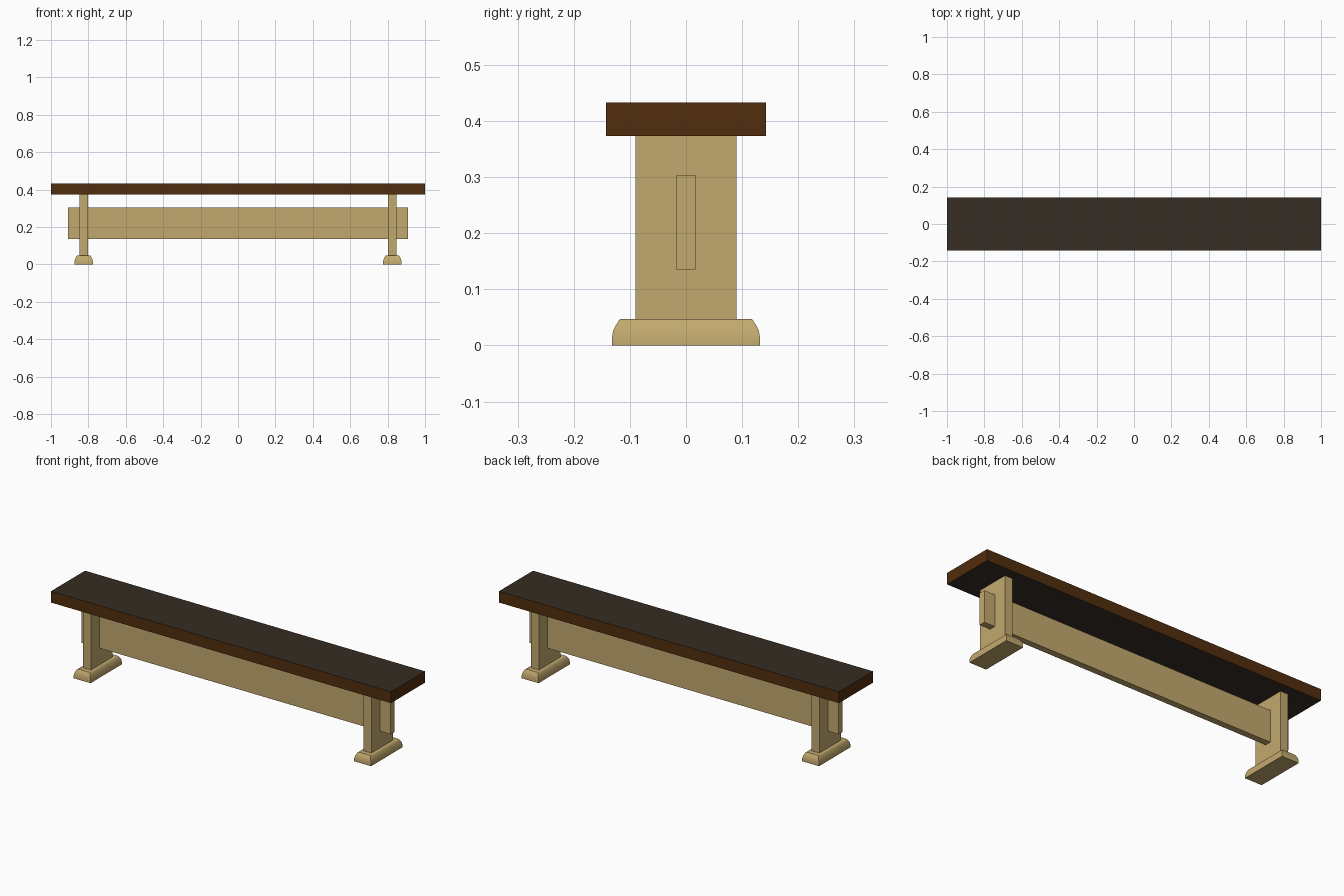
import bpy, bmesh, math

if "Cube" in bpy.data.objects:
    bpy.data.objects.remove(bpy.data.objects["Cube"], do_unlink=True)


def srgb(*rgb):
    return tuple(((c / 255 + 0.055) / 1.055) ** 2.4 for c in rgb) + (1.0,)


def material(name, colour):
    m = bpy.data.materials.new(name)
    m.use_nodes = True
    m.diffuse_color = colour
    m.node_tree.nodes["Principled BSDF"].inputs["Base Color"].default_value = colour
    return m


pale_wood = material("pale wood", srgb(194, 169, 110))
dark_face = material("dark seat face", srgb(54, 45, 36))
brown_edge = material("brown seat edge", srgb(82, 45, 14))


def loft(name, rings, x, mats):
    """Stack rectangular rings (z, half width, half depth) into a closed solid."""
    bm = bmesh.new()
    loops = [[bm.verts.new((x + sx * hx, sy * hy, z))
              for sx, sy in ((-1, -1), (1, -1), (1, 1), (-1, 1))]
             for z, hx, hy in rings]
    bm.faces.new(loops[0][::-1])
    bm.faces.new(loops[-1])
    for a, b in zip(loops, loops[1:]):
        for i in range(4):
            j = (i + 1) % 4
            bm.faces.new((a[i], a[j], b[j], b[i]))
    mesh = bpy.data.meshes.new(name)
    bm.to_mesh(mesh)
    bm.free()
    for m in mats:
        mesh.materials.append(m)
    ob = bpy.data.objects.new(name, mesh)
    bpy.context.collection.objects.link(ob)
    return ob


def box(name, x, hx, hy, z0, z1, *mats):
    return loft(name, [(z0, hx, hy), (z1, hx, hy)], x, mats)


# Seat plank: dark broad faces, brown edges
seat = box("seat", 0, 1.0, 0.143, 0.373, 0.433, brown_edge, dark_face)
for f in seat.data.polygons:
    f.material_index = int(abs(f.normal.z) > 0.5)

# Stretcher board running through both legs
box("stretcher", 0, 0.91, 0.017, 0.135, 0.304, pale_wood)

# Legs and rounded feet
foot_rings = [(0, 0.05, 0.132), (0.012, 0.05, 0.132), (0.026, 0.047, 0.130),
              (0.036, 0.043, 0.125), (0.044, 0.039, 0.120), (0.047, 0.035, 0.117)]
for side, x in (("left", 0.825), ("right", -0.825)):
    box(side + "_leg", x, 0.023, 0.09, 0.046, 0.373, pale_wood)
    foot = loft(side + "_foot", foot_rings, x, [pale_wood])
    bpy.ops.object.select_all(action="DESELECT")
    foot.select_set(True)
    bpy.context.view_layer.objects.active = foot
    bpy.ops.object.shade_smooth_by_angle(angle=math.radians(40))
